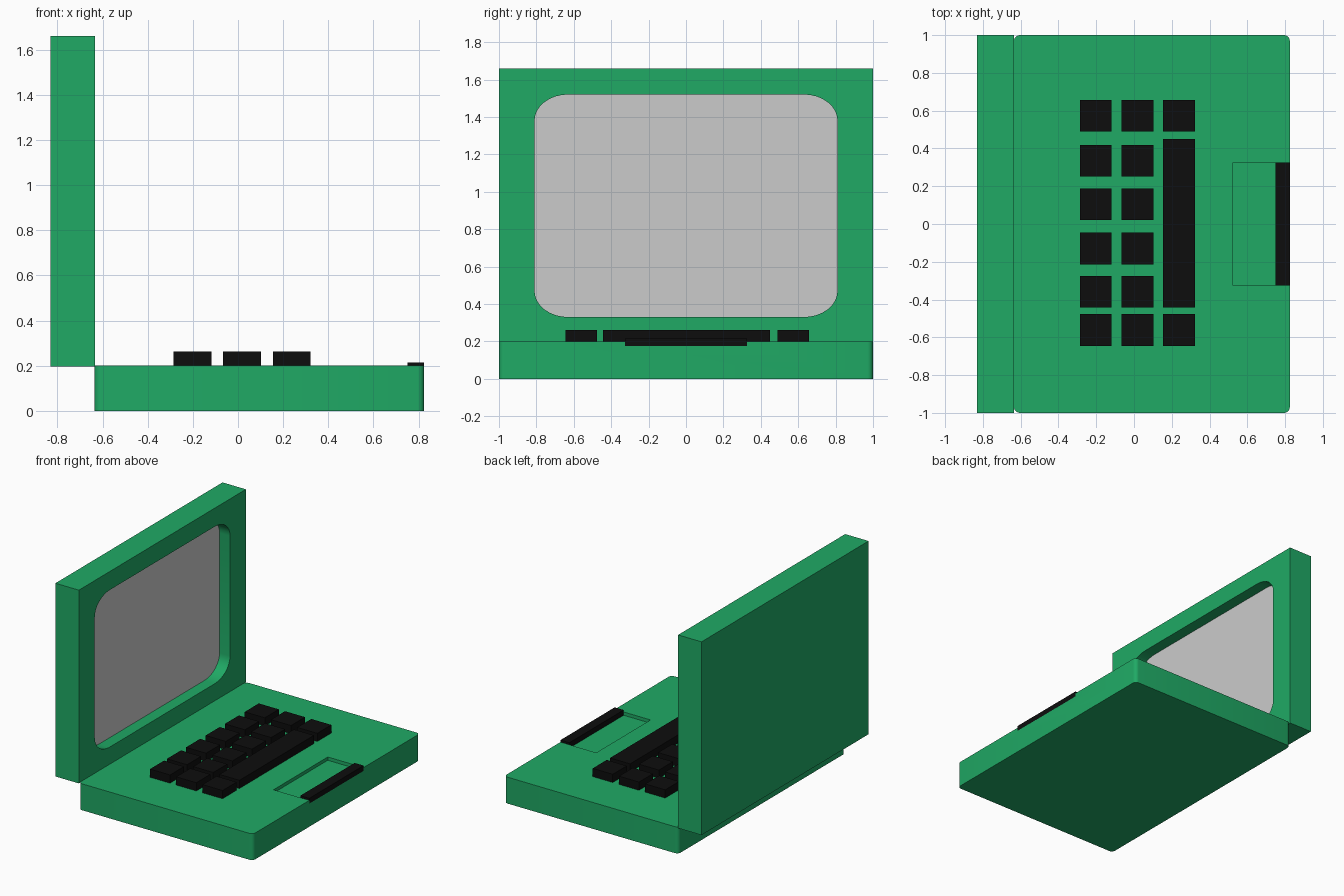
import bpy, bmesh
from math import cos, sin, pi

if "Cube" in bpy.data.objects:
    bpy.data.objects.remove(bpy.data.objects["Cube"])


def material(name, rgb):
    m = bpy.data.materials.new(name)
    m.diffuse_color = (*rgb, 1)
    m.use_nodes = True
    m.node_tree.nodes["Principled BSDF"].inputs["Base Color"].default_value = m.diffuse_color
    return m


GREEN = material("case_green", (0.014, 0.40, 0.13))
BLACK = material("key_black", (0.004, 0.004, 0.004))


def finish(name, bm, mat=None):
    bmesh.ops.recalc_face_normals(bm, faces=bm.faces)
    me = bpy.data.meshes.new(name)
    bm.to_mesh(me)
    bm.free()
    ob = bpy.data.objects.new(name, me)
    bpy.context.collection.objects.link(ob)
    if mat:
        me.materials.append(mat)
    return ob


def box(name, x, y, z, mat=None, corner=0):
    bm = bmesh.new()
    bmesh.ops.create_cube(bm, size=1)
    for v in bm.verts:
        v.co = [(a + b) / 2 + c * (b - a) for (a, b), c in zip((x, y, z), v.co)]
    if corner:
        upright = [e for e in bm.edges
                   if abs(e.verts[0].co.z - e.verts[1].co.z) > 0.01]
        bmesh.ops.bevel(bm, geom=upright, offset=corner, segments=5,
                        profile=0.5, affect='EDGES')
    return finish(name, bm, mat)


def rounded_panel(name, x0, x1, mat=None):
    # Rounded screen outline in the YZ plane, extruded along x
    hy, hz, ry, rz, cz, n = 0.81, 0.595, 0.18, 0.14, 0.925, 8
    bm = bmesh.new()
    verts = []
    for q, (sy, sz) in enumerate(((1, 1), (-1, 1), (-1, -1), (1, -1))):
        for i in range(n + 1):
            a = (q + i / n) * pi / 2
            verts.append(bm.verts.new((x0, sy * (hy - ry) + ry * cos(a),
                                       cz + sz * (hz - rz) + rz * sin(a))))
    face = bm.faces.new(verts)
    new = bmesh.ops.extrude_face_region(bm, geom=[face])["geom"]
    bmesh.ops.translate(bm, vec=(x1 - x0, 0, 0),
                        verts=[g for g in new if isinstance(g, bmesh.types.BMVert)])
    return finish(name, bm, mat)


def cut(ob, cutter):
    mod = ob.modifiers.new("recess", 'BOOLEAN')
    mod.operation = 'DIFFERENCE'
    mod.solver = 'EXACT'
    mod.object = cutter
    bpy.context.view_layer.objects.active = ob
    bpy.ops.object.modifier_apply(modifier=mod.name)
    bpy.data.objects.remove(cutter)


def smooth(ob):
    bpy.ops.object.select_all(action='DESELECT')
    ob.select_set(True)
    bpy.context.view_layer.objects.active = ob
    bpy.ops.object.shade_smooth_by_angle()


# Base with a shallow touchpad recess open at the edge
base = box("base", (-0.635, 0.825), (-1, 1), (0, 0.2), GREEN, corner=0.03)
cut(base, box("touchpad_cutter", (0.525, 0.9), (-0.325, 0.325), (0.175, 0.3)))
smooth(base)

# Touchpad button bar
box("touchpad_button", (0.75, 0.825), (-0.325, 0.325), (0.174, 0.215), BLACK)

# Lid with recessed screen
lid = box("lid", (-0.83, -0.634), (-1, 1), (0.196, 1.66), GREEN)
cut(lid, rounded_panel("screen_cutter", -0.725, -0.6))
smooth(lid)
rounded_panel("screen", -0.73, -0.722)

# Keyboard: two full rows of keys, then a row with a space bar
K = 0.084
ROWS = (-0.202, 0.018, 0.238)
COLS = (0.573, 0.335, 0.105, -0.13, -0.358, -0.561)
for r, cx in enumerate(ROWS):
    for c, cy in enumerate(COLS):
        if r < 2 or c in (0, 5):
            box(f"key_{r}_{c}", (cx - K, cx + K), (cy - K, cy + K), (0.195, 0.262), BLACK)
box("space_bar", (ROWS[2] - K, ROWS[2] + K), (-0.443, 0.45), (0.195, 0.262), BLACK)
